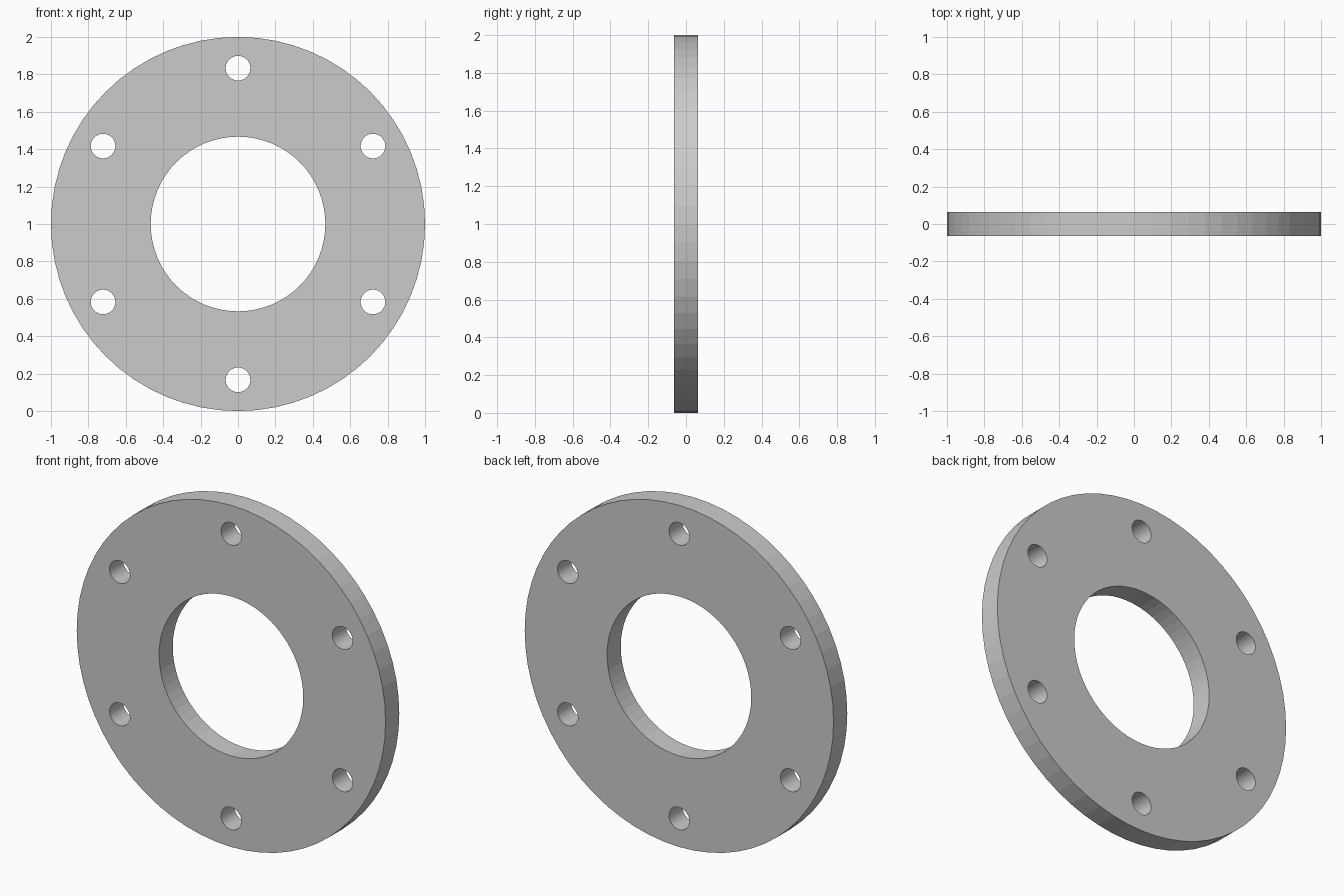
import bpy, bmesh
from math import sin, cos, pi, radians

if "Cube" in bpy.data.objects:
    bpy.data.objects.remove(bpy.data.objects["Cube"])

OUTER_R, BORE_R = 1.0, 0.467
BOLT_R, BOLT_CIRCLE, BOLTS = 0.066, 0.833, 6
THICK = 0.127

bm = bmesh.new()


def ring(cx, cz, r, sides):
    """Closed loop of edges on the front face plane."""
    vs = [bm.verts.new((cx + r * cos(2 * pi * i / sides), -THICK / 2,
                        cz + r * sin(2 * pi * i / sides))) for i in range(sides)]
    return [bm.edges.new((vs[i], vs[(i + 1) % sides])) for i in range(sides)]


# Flange outline, central bore and bolt holes
edges = ring(0, 1, OUTER_R, 64) + ring(0, 1, BORE_R, 64)
for i in range(BOLTS):
    a = radians(90 + i * 360 / BOLTS)
    edges += ring(BOLT_CIRCLE * cos(a), 1 + BOLT_CIRCLE * sin(a), BOLT_R, 32)

# Fill between the loops and extrude to thickness
bmesh.ops.triangle_fill(bm, edges=edges, use_beauty=True, use_dissolve=False)
ext = bmesh.ops.extrude_face_region(bm, geom=bm.faces[:], use_keep_orig=True)
moved = [g for g in ext["geom"] if isinstance(g, bmesh.types.BMVert)]
bmesh.ops.translate(bm, verts=moved, vec=(0, THICK, 0))
bmesh.ops.recalc_face_normals(bm, faces=bm.faces[:])

mesh = bpy.data.meshes.new("flange_plate")
bm.to_mesh(mesh)
bm.free()
flange = bpy.data.objects.new("flange_plate", mesh)
bpy.context.collection.objects.link(flange)
